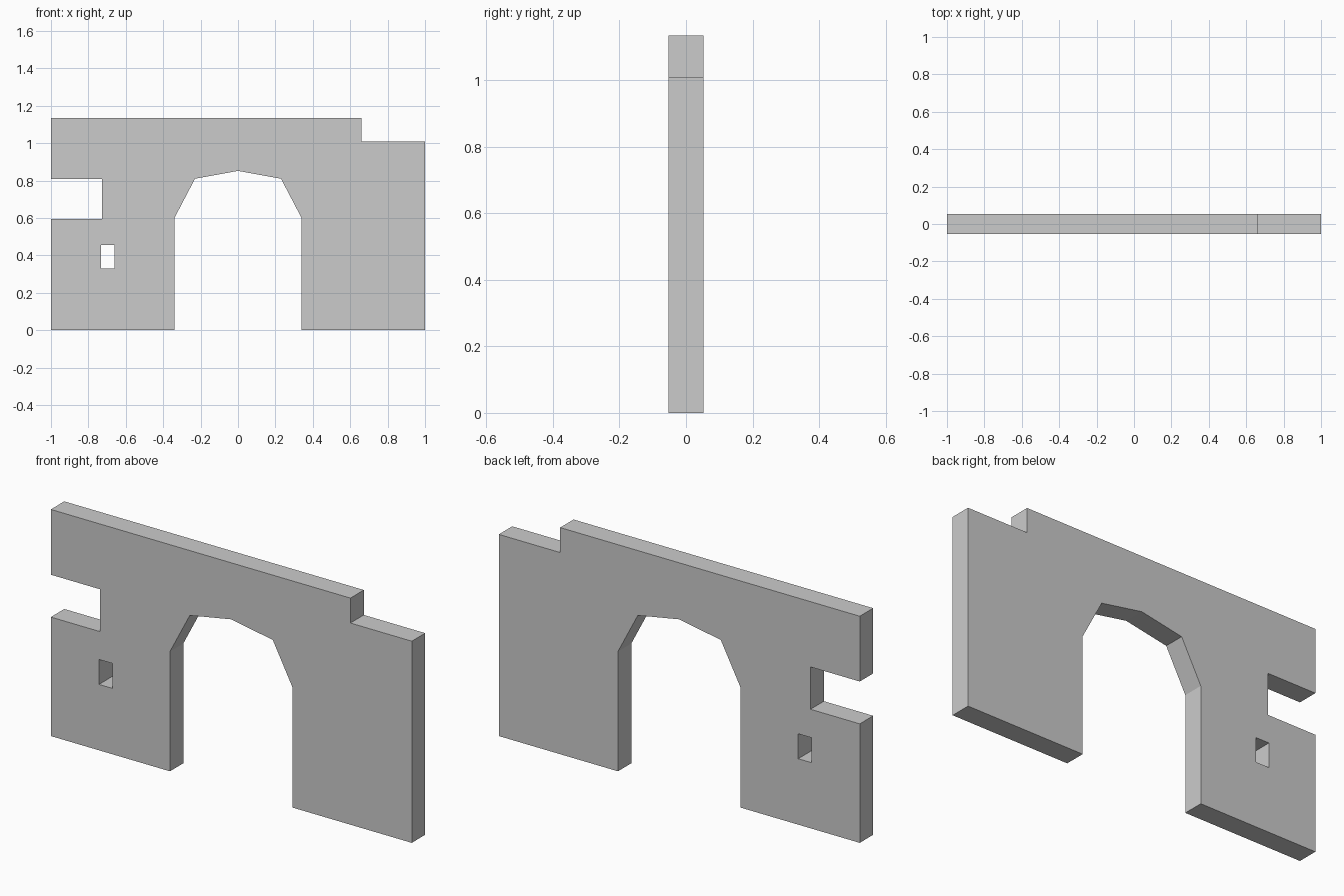
import bpy, bmesh, math

if "Cube" in bpy.data.objects:
    bpy.data.objects.remove(bpy.data.objects["Cube"])

HALF_DEPTH = 0.053

# Front silhouette: stepped top, arched doorway, notch in the left edge
arch = [(-0.34, 0), (-0.34, 0.6), (-0.23, 0.81), (0, 0.852),
        (0.23, 0.81), (0.34, 0.6), (0.34, 0)]
outer = [(-1, 0)] + arch + [
    (1, 0), (1, 1.01), (0.66, 1.01), (0.66, 1.135), (-1, 1.135),
    (-1, 0.808), (-0.727, 0.808), (-0.727, 0.596), (-1, 0.596)]

# Small slot through the left pier
slot = [(-0.733, 0.33), (-0.733, 0.455), (-0.659, 0.455), (-0.659, 0.33)]


def add_loop(curve, points):
    spline = curve.splines.new('POLY')
    spline.points.add(len(points) - 1)
    for p, (x, z) in zip(spline.points, points):
        p.co = (x, z, 0, 1)
    spline.use_cyclic_u = True


# Filled profile extruded to the wall thickness
curve = bpy.data.curves.new("arched_wall", 'CURVE')
curve.dimensions = '2D'
curve.fill_mode = 'BOTH'
curve.extrude = HALF_DEPTH
add_loop(curve, outer)
add_loop(curve, slot)
wall = bpy.data.objects.new("arched_wall", curve)
bpy.context.collection.objects.link(wall)
wall.rotation_euler.x = math.pi / 2
bpy.context.view_layer.objects.active = wall
wall.select_set(True)
bpy.ops.object.convert(target='MESH')
bpy.ops.object.transform_apply(location=False, rotation=True, scale=False)

# Weld the faces to the rim and keep every side flat
bm = bmesh.new()
bm.from_mesh(wall.data)
bmesh.ops.remove_doubles(bm, verts=bm.verts, dist=0.0005)
bmesh.ops.recalc_face_normals(bm, faces=bm.faces)
for f in bm.faces:
    f.smooth = False
bm.to_mesh(wall.data)
bm.free()
